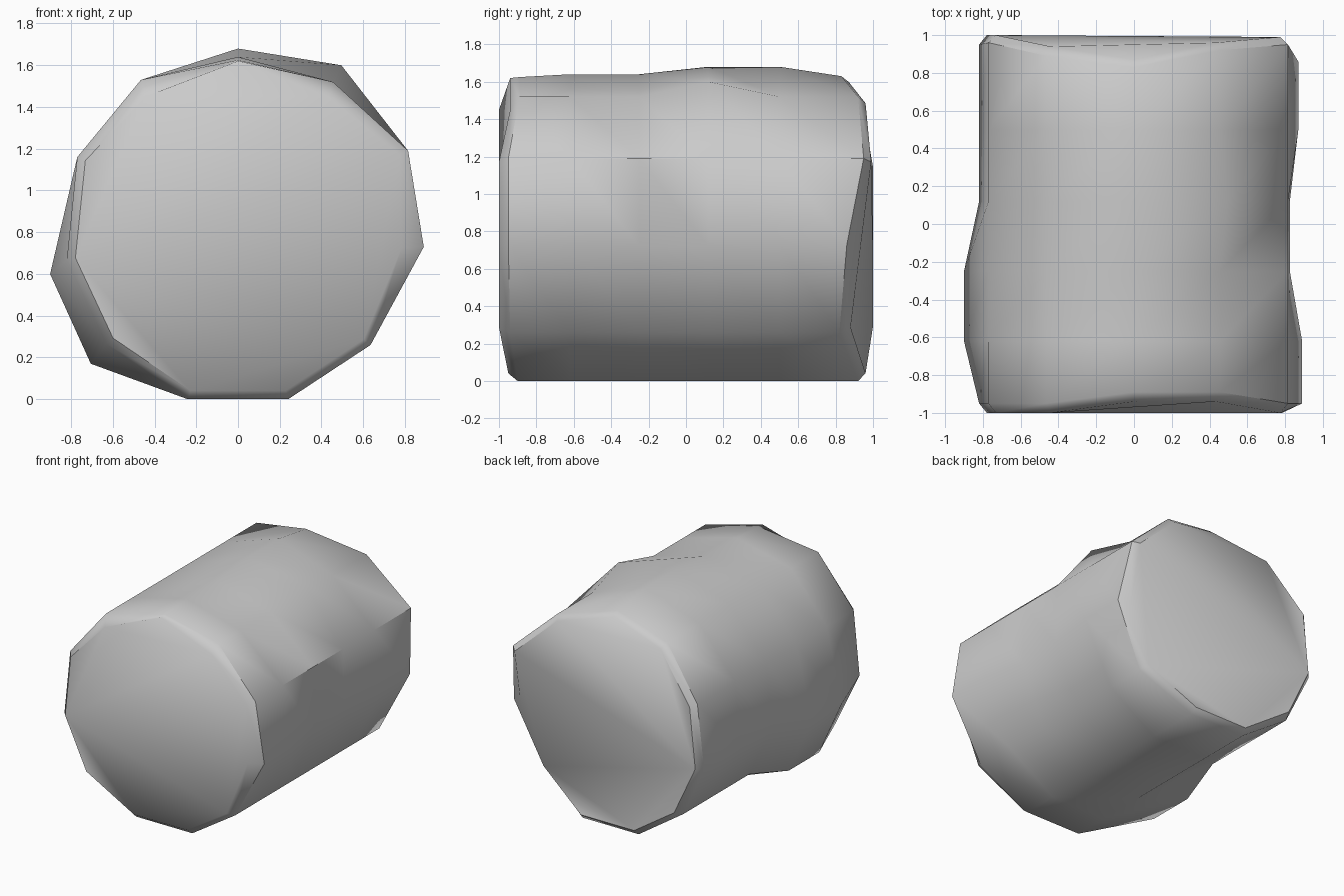
import bpy, bmesh
from mathutils import Vector

if "Cube" in bpy.data.objects:
    bpy.data.objects.remove(bpy.data.objects["Cube"])

# Eleven-sided cross-section (x, z), clockwise from the top point
section = [(0, 1.64), (.455, 1.52), (.815, 1.19), (.825, .72), (.635, .26), (.24, 0),
           (-.24, 0), (-.63, .265), (-.82, .67), (-.77, 1.16), (-.465, 1.53)]
N = len(section)
stations = [-.62, -.25, .12, .5]

# Uneven rims: depth of each corner at both ends
front_outer = [-.89, -.89, -.95, -.95, -.94, -.9, -.9, -.94, -.95, -.95, -.95]
front_inner = [-.94, -.94, -1, -1, -1, -.95, -.95, -1, -1, -1, -1]
back_outer = [.83, .92, .95, .86, .82, .92, .92, .93, .95, .96, .89]
back_inner = [.87, .96, .99, .90, .88, .96, .96, 1, 1, 1, .94]

# Bumps: (ring, corner) -> position; ring 0 is the front rim, 5 the back rim
bumps = {(0, 3): (.89, .73), (1, 3): (.89, .73),
         (4, 3): (.87, .73), (5, 3): (.87, .73),
         (3, 0): (0, 1.68), (4, 0): (0, 1.68), (5, 0): (0, 1.63), (0, 0): (0, 1.625),
         (3, 1): (.495, 1.6),
         (1, 8): (-.9, .6), (2, 8): (-.9, .6),
         (1, 7): (-.705, .17), (2, 7): (-.705, .17)}

bm = bmesh.new()


def ring(ys, index=None, scale=1):
    verts = []
    for i, (x, z) in enumerate(section):
        x, z = bumps.get((index, i), (x, z))
        if scale != 1:
            x, z = x * scale, .82 + (z - .82) * scale
        verts.append(bm.verts.new((x, ys[i], z)))
    return verts


# Log rings from the front cap to the back cap
rings = [ring(front_inner, scale=.95), ring(front_outer, 0)]
rings += [ring([y] * N, k + 1) for k, y in enumerate(stations)]
rings += [ring(back_outer, 5), ring(back_inner, scale=.95)]
rings[0][0].co.z = 1.62
rings[0][1].co.z = rings[0][10].co.z = 1.45

for a, b in zip(rings, rings[1:]):
    for i in range(N):
        j = (i + 1) % N
        bm.faces.new((a[i], a[j], b[j], b[i]))

# Slightly faceted cut ends
for cap in (rings[0], rings[-1]):
    for ids in [(10, 0, 1), (8, 9, 10), (8, 10, 1), (8, 1, 2), (8, 2, 4), (2, 3, 4),
                (8, 4, 6), (4, 5, 6), (6, 7, 8)]:
        bm.faces.new([cap[i] for i in ids])

bmesh.ops.recalc_face_normals(bm, faces=bm.faces)
mesh = bpy.data.meshes.new("log")
bm.to_mesh(mesh)
bm.free()
log = bpy.data.objects.new("log", mesh)
bpy.context.collection.objects.link(log)

# Smooth bark, crisp cut edges
bpy.context.view_layer.objects.active = log
log.select_set(True)
bpy.ops.object.shade_smooth_by_angle(angle=0.7)
